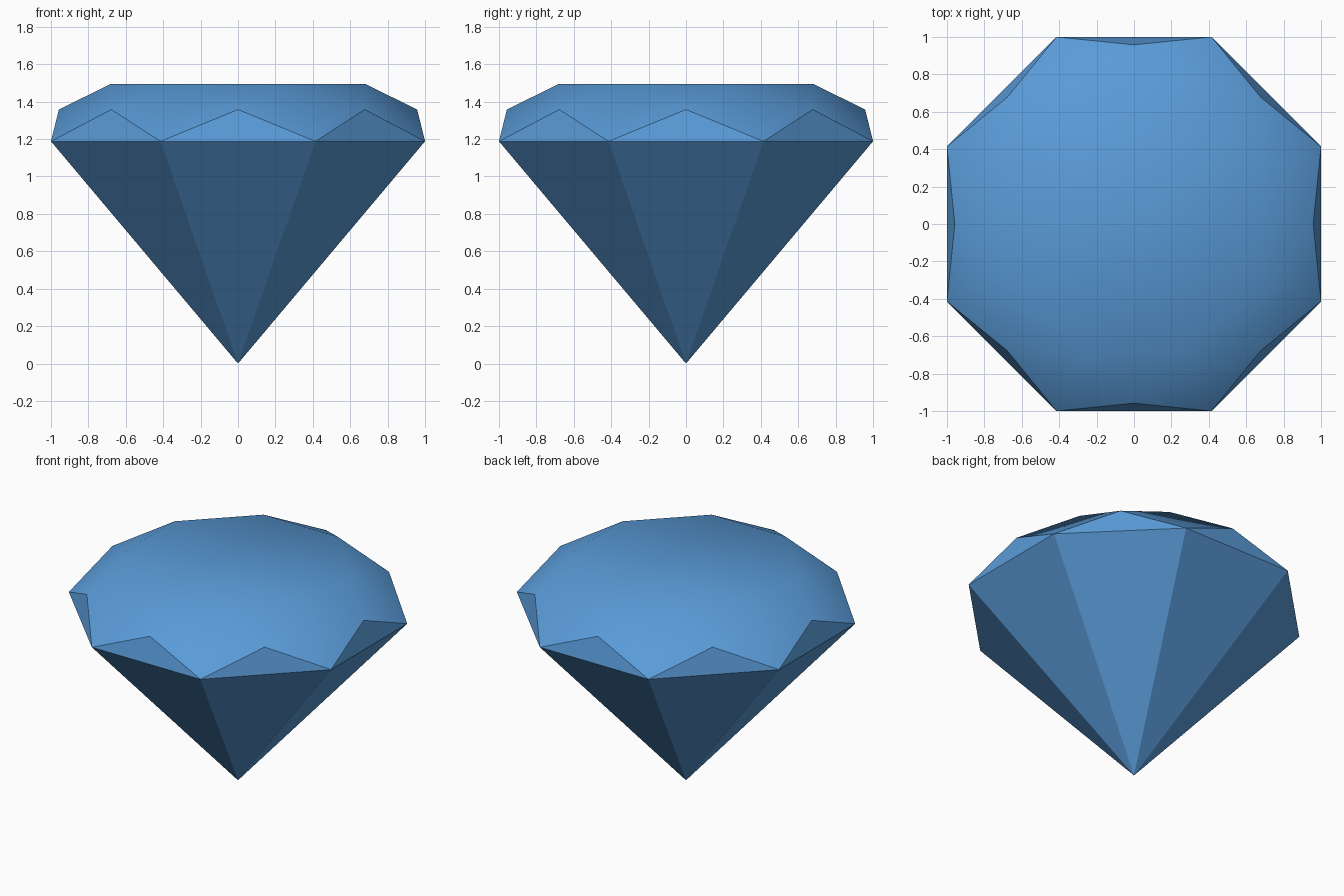
import bpy
import bmesh
from math import cos, sin, pi, radians

cube = bpy.data.objects.get("Cube")
if cube:
    bpy.data.objects.remove(cube, do_unlink=True)

SIDES = 8
STEP = 2 * pi / SIDES
GIRDLE_Z, MID_Z, TABLE_Z = 1.188, 1.358, 1.495

# Gem colour
blue = bpy.data.materials.new("gem_blue")
blue.use_nodes = True
color = (0.1, 0.325, 0.68, 1)
blue.diffuse_color = color
blue.node_tree.nodes["Principled BSDF"].inputs["Base Color"].default_value = color

bm = bmesh.new()


def ring(radius, z, turn):
    """One ring of corners, turned by a fraction of a side."""
    return [bm.verts.new((radius * cos((i + turn) * STEP),
                          radius * sin((i + turn) * STEP), z))
            for i in range(SIDES)]


# Corner rings and the bottom point
tip = bm.verts.new((0, 0, 0))
girdle = ring(1 / cos(STEP / 2), GIRDLE_Z, 0.5)
mid = ring(0.958, MID_Z, 0)
table = ring(0.68 / cos(STEP / 2) , TABLE_Z, 0.5)

for i in range(SIDES):
    j = (i + 1) % SIDES
    bm.faces.new((tip, girdle[j], girdle[i]))               # lower facet
    bm.faces.new((girdle[i], girdle[j], mid[j]))            # edge facet
    bm.faces.new((girdle[i], mid[j], table[i], mid[i]))     # kite facet
    bm.faces.new((mid[j], table[j], table[i]))              # star facet
bm.faces.new(table)                                         # flat top

bmesh.ops.recalc_face_normals(bm, faces=bm.faces)
mesh = bpy.data.meshes.new("gem")
bm.to_mesh(mesh)
bm.free()
mesh.materials.append(blue)
gem = bpy.data.objects.new("gem", mesh)
bpy.context.collection.objects.link(gem)

# Soft crown, crisp lower facets
bpy.ops.object.select_all(action="DESELECT")
gem.select_set(True)
bpy.context.view_layer.objects.active = gem
bpy.ops.object.shade_smooth_by_angle(angle=radians(30))
